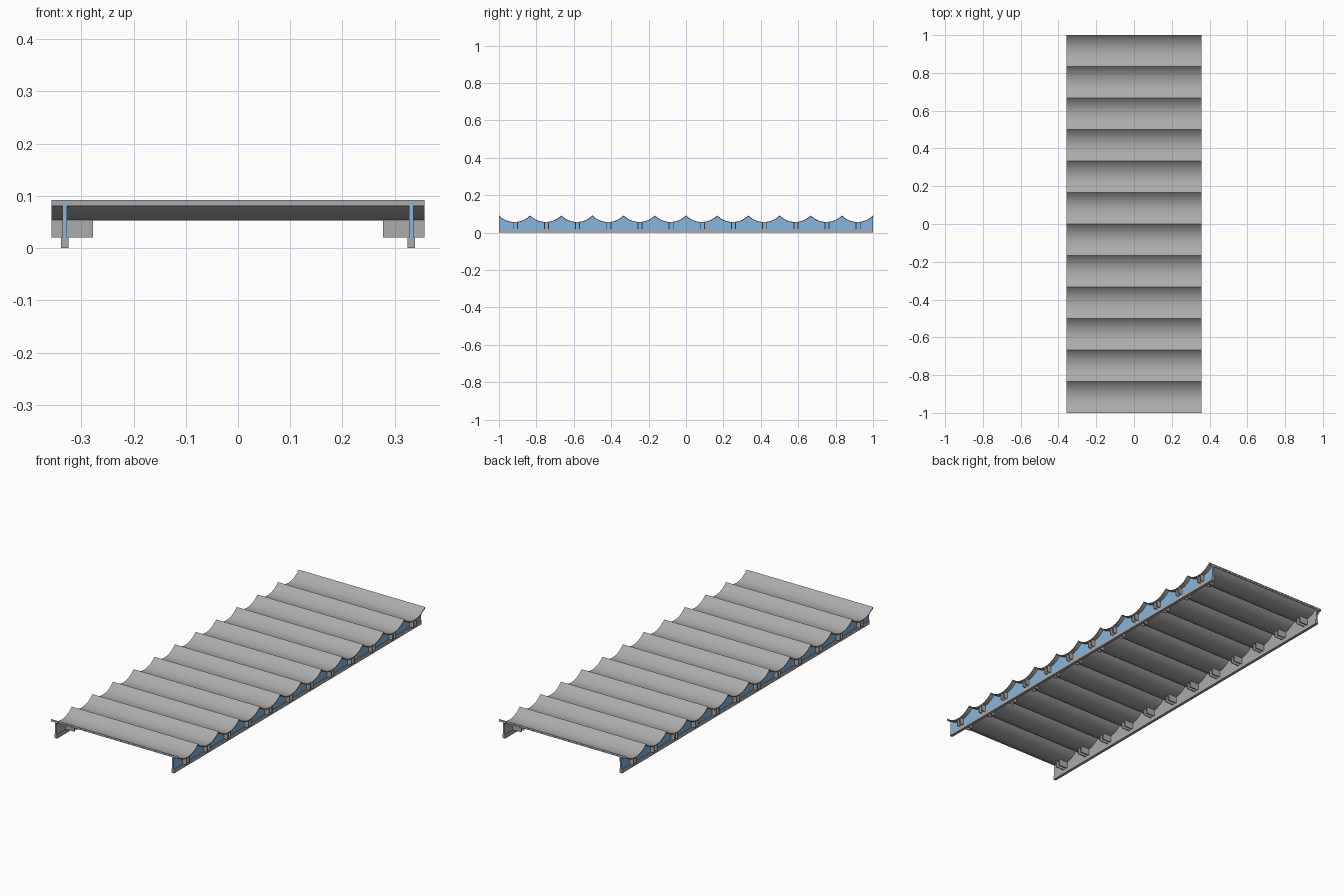
import bpy, bmesh, math

if "Cube" in bpy.data.objects:
    bpy.data.objects.remove(bpy.data.objects["Cube"])

N = 12                 # number of scalloped slats
PITCH = 2 / N
SEG = 20               # arc segments per slat
LOW, TOP, THICK = 0.057, 0.092, 0.004
HALF = PITCH / 2
SAG = TOP - LOW
R = (HALF ** 2 + SAG ** 2) / (2 * SAG)
ZC = LOW + R


def material(name, rgb):
    m = bpy.data.materials.new(name)
    m.diffuse_color = (*rgb, 1)
    m.use_nodes = True
    m.node_tree.nodes["Principled BSDF"].inputs["Base Color"].default_value = m.diffuse_color
    return m


blue = material("blue_panel", (0.23, 0.47, 0.76))
grey = material("dark_grey_metal", (0.41, 0.41, 0.41))


def arc(u, r):
    return ZC - math.sqrt(r * r - u * u)


def finish(name, bm, mat=grey, smooth=False):
    bmesh.ops.recalc_face_normals(bm, faces=bm.faces)
    me = bpy.data.meshes.new(name)
    bm.to_mesh(me)
    bm.free()
    ob = bpy.data.objects.new(name, me)
    bpy.context.collection.objects.link(ob)
    me.materials.append(mat)
    if smooth:
        bpy.ops.object.select_all(action='DESELECT')
        ob.select_set(True)
        bpy.context.view_layer.objects.active = ob
        bpy.ops.object.shade_smooth_by_angle(angle=math.radians(30))
    return ob


def strip(name, x0, x1, low, high, mat=grey):
    """Solid running along y between two height functions."""
    bm = bmesh.new()
    rings = []
    for i in range(N * SEG + 1):
        y = -1 + i * PITCH / SEG
        u = (i % SEG) * PITCH / SEG - HALF
        pts = [(x0, low(u)), (x1, low(u)), (x1, high(u)), (x0, high(u))]
        rings.append([bm.verts.new((x, y, z)) for x, z in pts])
    for a, b in zip(rings, rings[1:]):
        for k in range(4):
            bm.faces.new((a[k], a[(k + 1) % 4], b[(k + 1) % 4], b[k]))
    bm.faces.new(rings[0])
    bm.faces.new(rings[-1])
    return finish(name, bm, mat, True)


def add_box(bm, x0, x1, y0, y1, z0, z1):
    vs = bmesh.ops.create_cube(bm, size=1)["verts"]
    for v in vs:
        v.co = (x0 if v.co.x < 0 else x1, y0 if v.co.y < 0 else y1,
                z0 if v.co.z < 0 else z1)


# scalloped deck
strip("scalloped_deck", -0.357, 0.357,
      lambda u: arc(u, R + THICK), lambda u: arc(u, R))

# short lips closing the two ends of the deck
bm = bmesh.new()
for e in (-1, 1):
    add_box(bm, -0.357, 0.357, e * 0.9995, e * 0.997, 0.08, 0.088)
finish("end_lips", bm)

for s, side in ((-1, "left"), (1, "right")):
    # side web, blue outside with a grey inner liner
    strip(side + "_web", s * 0.3285, s * 0.3355, lambda u: 0.018,
          lambda u: arc(u, R + THICK * 0.7), blue)
    strip(side + "_web_liner", s * 0.3275, s * 0.3285, lambda u: 0.018,
          lambda u: arc(u, R + THICK * 0.7))

    # bottom rail
    bm = bmesh.new()
    add_box(bm, s * 0.324, s * 0.339, -1, 1, 0, 0.02)
    finish(side + "_rail", bm)

    # paired bracket plates under every slat
    bm = bmesh.new()
    for i in range(N):
        yc = -1 + (i + 0.5) * PITCH + 0.004
        for d in (-0.011, 0.011):
            add_box(bm, s * 0.278, s * 0.357, yc + d - 0.0025, yc + d + 0.0025,
                    0.02, 0.0545)
    finish(side + "_brackets", bm)
